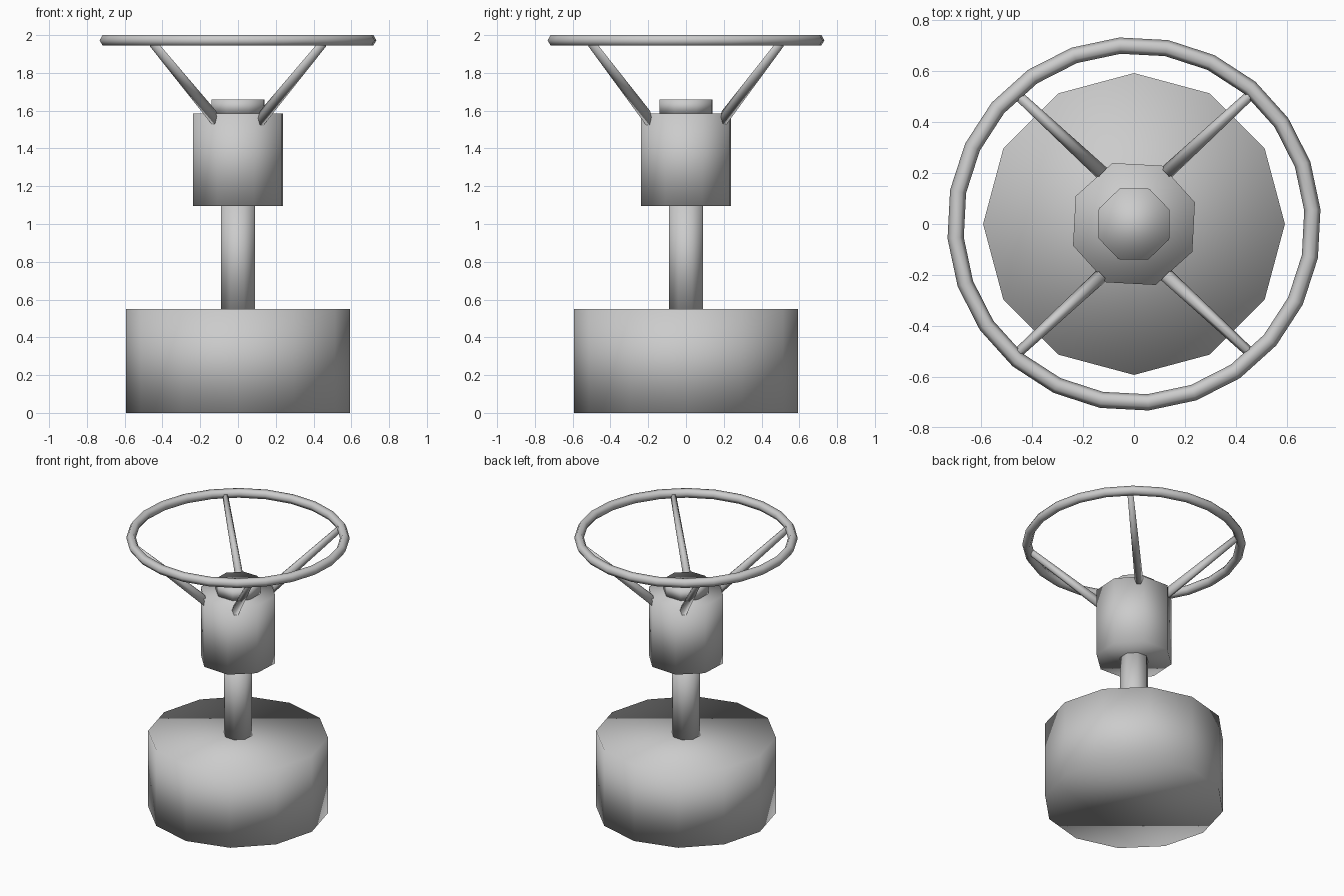
import bpy
import bmesh
from math import sin, cos, pi, radians
from mathutils import Vector

if "Cube" in bpy.data.objects:
    bpy.data.objects.remove(bpy.data.objects["Cube"])


def mesh_object(name, rings, loop=False):
    """Skin a list of point rings; cap the ends unless the rings close a loop."""
    bm = bmesh.new()
    vs = [[bm.verts.new(p) for p in ring] for ring in rings]
    n, m = len(vs), len(vs[0])
    for i in range(n if loop else n - 1):
        a, b = vs[i], vs[(i + 1) % n]
        for j in range(m):
            k = (j + 1) % m
            bm.faces.new((a[j], a[k], b[k], b[j]))
    if not loop:
        bm.faces.new(vs[0])
        bm.faces.new(vs[-1])
    bmesh.ops.recalc_face_normals(bm, faces=bm.faces)
    for f in bm.faces:
        f.smooth = True
    me = bpy.data.meshes.new(name)
    bm.to_mesh(me)
    bm.free()
    ob = bpy.data.objects.new(name, me)
    bpy.context.collection.objects.link(ob)
    return ob


def prism(name, sides, r, z0, z1, turn=0.0):
    angles = [radians(turn) + 2 * pi * i / sides for i in range(sides)]
    return mesh_object(name, [[(r * cos(a), r * sin(a), z) for a in angles]
                              for z in (z0, z1)])


def spoke(name, sx, sy):
    start = Vector((0.125 * sx, 0.2 * sy, 1.56))
    end = Vector((0.458 * sx, 0.508 * sy, 1.965))
    out = (end - start)
    side = Vector((-out.y, out.x, 0)).normalized()
    # six-sided section, cut upright at both ends
    section = [side * 0.028 * cos(i * pi / 3) + Vector((0, 0, 0.044 * sin(i * pi / 3)))
               for i in range(6)]
    return mesh_object(name, [[start + s for s in section],
                              [end + s * 0.7 for s in section]])


# Pedestal: heavy base, thin column, hub and cap
prism("base", 12, 0.593, 0.0, 0.55)
prism("column", 8, 0.095, 0.55, 1.1, 19.5)
prism("hub", 8, 0.254, 1.095, 1.585, 19.5)
prism("hub_cap", 8, 0.151, 1.585, 1.66, 21.5)

# Hand wheel rim with hexagonal tube
R, r, zc = 0.703, 0.032, 1.9723
rim = []
for i in range(24):
    a = radians(4.5) + 2 * pi * i / 24
    rim.append([((R + r * cos(t)) * cos(a), (R + r * cos(t)) * sin(a), zc + r * sin(t))
                for t in (j * pi / 3 for j in range(6))])
mesh_object("wheel_rim", rim, loop=True)

# Four slanted spokes
for sx, xn in ((-1, "left"), (1, "right")):
    for sy, yn in ((-1, "front"), (1, "back")):
        spoke(f"spoke_{yn}_{xn}", sx, sy)
